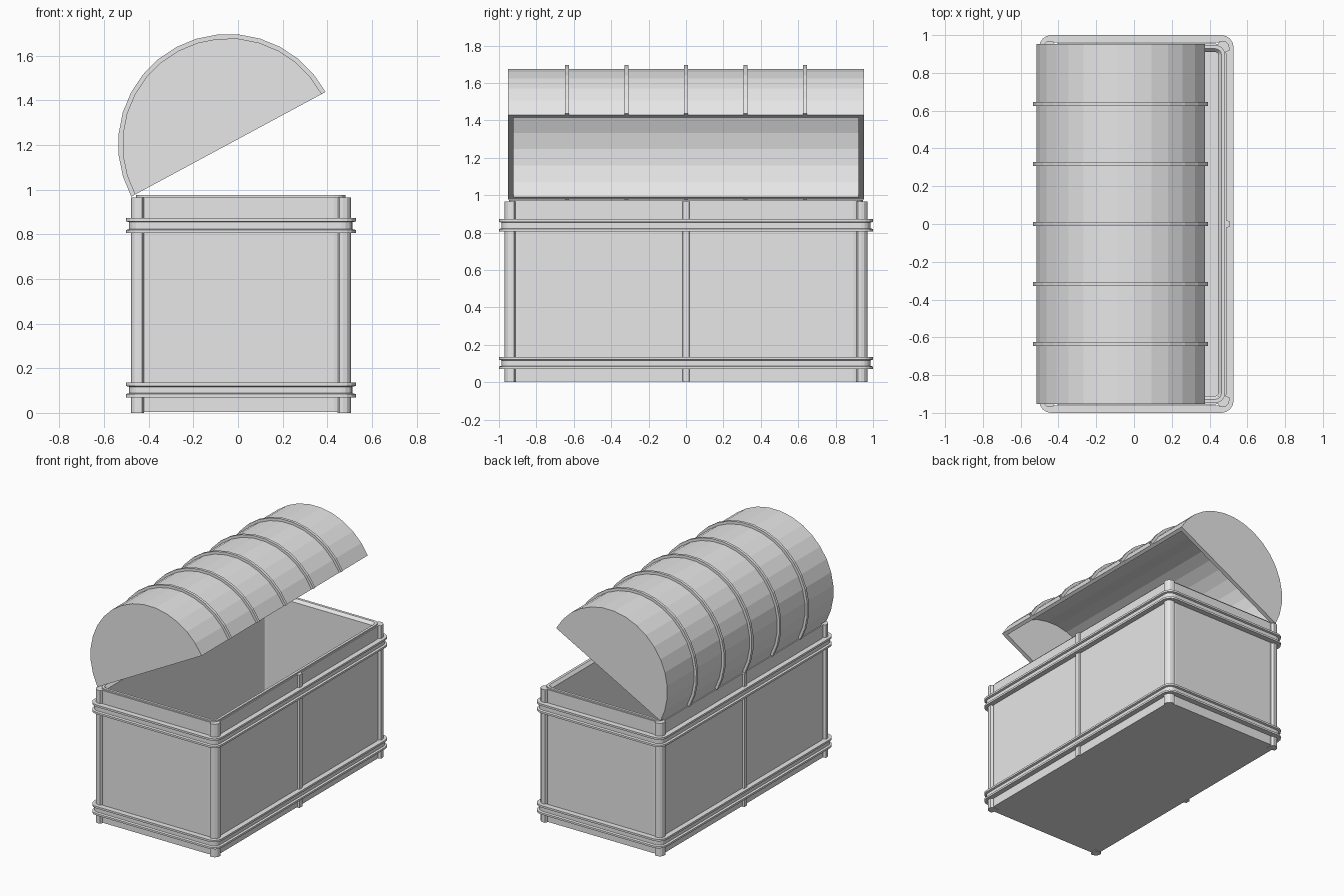
import bpy, bmesh, math

cube = bpy.data.objects.get("Cube")
if cube:
    bpy.data.objects.remove(cube, do_unlink=True)

grey = bpy.data.materials.new("light_grey")
grey.use_nodes = True
COLOUR = (0.8, 0.8, 0.8, 1)
grey.diffuse_color = COLOUR
grey.node_tree.nodes["Principled BSDF"].inputs["Base Color"].default_value = COLOUR

BODY_X = 0.0125                      # the box sits slightly off centre
HINGE_TILT = math.radians(28.3)      # how far the lid is opened
LID_X, LID_Z = -0.043, 1.203         # middle of the lid's flat side


def finish(name, bm):
    bmesh.ops.recalc_face_normals(bm, faces=bm.faces)
    mesh = bpy.data.meshes.new(name)
    bm.to_mesh(mesh)
    bm.free()
    mesh.materials.append(grey)
    obj = bpy.data.objects.new(name, mesh)
    bpy.context.collection.objects.link(obj)
    return obj


def bridge(bm, a, b, closed=True):
    n = len(a)
    for i in range(n if closed else n - 1):
        j = (i + 1) % n
        bm.faces.new((a[i], a[j], b[j], b[i]))


def prism(name, points, place, start, end):
    """Extrude a flat outline between two depths."""
    bm = bmesh.new()
    a, b = [[bm.verts.new(place(u, v, d)) for u, v in points] for d in (start, end)]
    bridge(bm, a, b)
    bm.faces.new(a)
    bm.faces.new(b)
    return finish(name, bm)


def upright(u, v, d):
    return (u, v, d)


def along_y(u, v, d):
    return (u, d, v)


def rounded_rect(hx, hy, r, steps=4):
    pts = []
    for k, (sx, sy) in enumerate(((1, 1), (-1, 1), (-1, -1), (1, -1))):
        for i in range(steps + 1):
            t = math.pi / 2 * (k + i / steps)
            pts.append((BODY_X + sx * (hx - r) + r * math.cos(t),
                        sy * (hy - r) + r * math.sin(t)))
    return pts


def sweep(name, hx, hy, r, profile, ring):
    """Run a profile of (inset, height) round a rounded rectangle."""
    bm = bmesh.new()
    loops = [[bm.verts.new((x, y, z)) for x, y in
              rounded_rect(hx - inset, hy - inset, max(r - inset, 0.012))]
             for inset, z in profile]
    for a, b in zip(loops, loops[1:]):
        bridge(bm, a, b)
    if ring:
        bridge(bm, loops[-1], loops[0])
    else:
        bm.faces.new(loops[0])
        bm.faces.new(loops[-1])
    return finish(name, bm)


def arc(r, steps=16):
    return [(LID_X + r * math.cos(HINGE_TILT + math.pi * i / steps),
             LID_Z + r * math.sin(HINGE_TILT + math.pi * i / steps))
            for i in range(steps + 1)]


# Hollow box with a stepped lip round the opening
sweep("box", 0.4775, 0.955, 0.06,
      [(0, 0.005), (0, 0.965), (0.008, 0.965), (0.008, 0.975), (0.027, 0.975),
       (0.045, 0.955), (0.045, 0.03)], ring=False)

# Two grooved bands round the box
for name, low, high in (("lower_band", 0.07, 0.135), ("upper_band", 0.805, 0.872)):
    sweep(name, 0.515, 1.0, 0.065,
          [(0.04, low), (0, low), (0, low + 0.014), (0.014, low + 0.018),
           (0.014, high - 0.018), (0, high - 0.014), (0, high), (0.04, high)],
          ring=True)

# Corner posts with a rounded outer edge
PX, PY, R = 0.4925, 0.97, 0.035
outline = [(PX - 0.06, PY - 0.06), (PX - 0.058, PY - 0.016), (PX - 0.05, PY)]
outline += [(PX - R + R * math.sin(t), PY - R + R * math.cos(t))
            for t in (math.pi / 6 * i for i in range(4))]
outline += [(PX, PY - 0.05), (PX - 0.016, PY - 0.058)]
for side, sx in (("left", 1), ("right", -1)):
    for end, sy in (("front", -1), ("back", 1)):
        prism(f"{end}_{side}_post", [(BODY_X + sx * x, sy * y) for x, y in outline],
              upright, 0, 0.965)
    # Middle strip on each long side
    strip = [(0.47, -0.02), (0.4925, -0.016), (0.4925, 0.016), (0.47, 0.02)]
    prism(f"{side}_middle_strip", [(BODY_X + sx * x, y) for x, y in strip],
          upright, 0, 0.965)

# Hollow half-barrel lid
bm = bmesh.new()
outer = [[bm.verts.new((x, y, z)) for x, z in arc(0.475)] for y in (-0.953, 0.953)]
inner = [[bm.verts.new((x, y, z)) for x, z in arc(0.45)] for y in (-0.922, 0.922)]
for a, b in (outer, inner):
    bridge(bm, a, b, closed=False)
    bm.faces.new(a)
    bm.faces.new(b)
rims = [[a[0], a[-1], b[-1], b[0]] for a, b in (outer, inner)]
bridge(bm, *rims)
finish("lid", bm)

# Ribs over the lid
for i in range(-2, 3):
    y = i * 0.318
    prism(f"lid_rib_{i + 3}", arc(0.494) + arc(0.47)[::-1], along_y, y - 0.01, y + 0.01)
